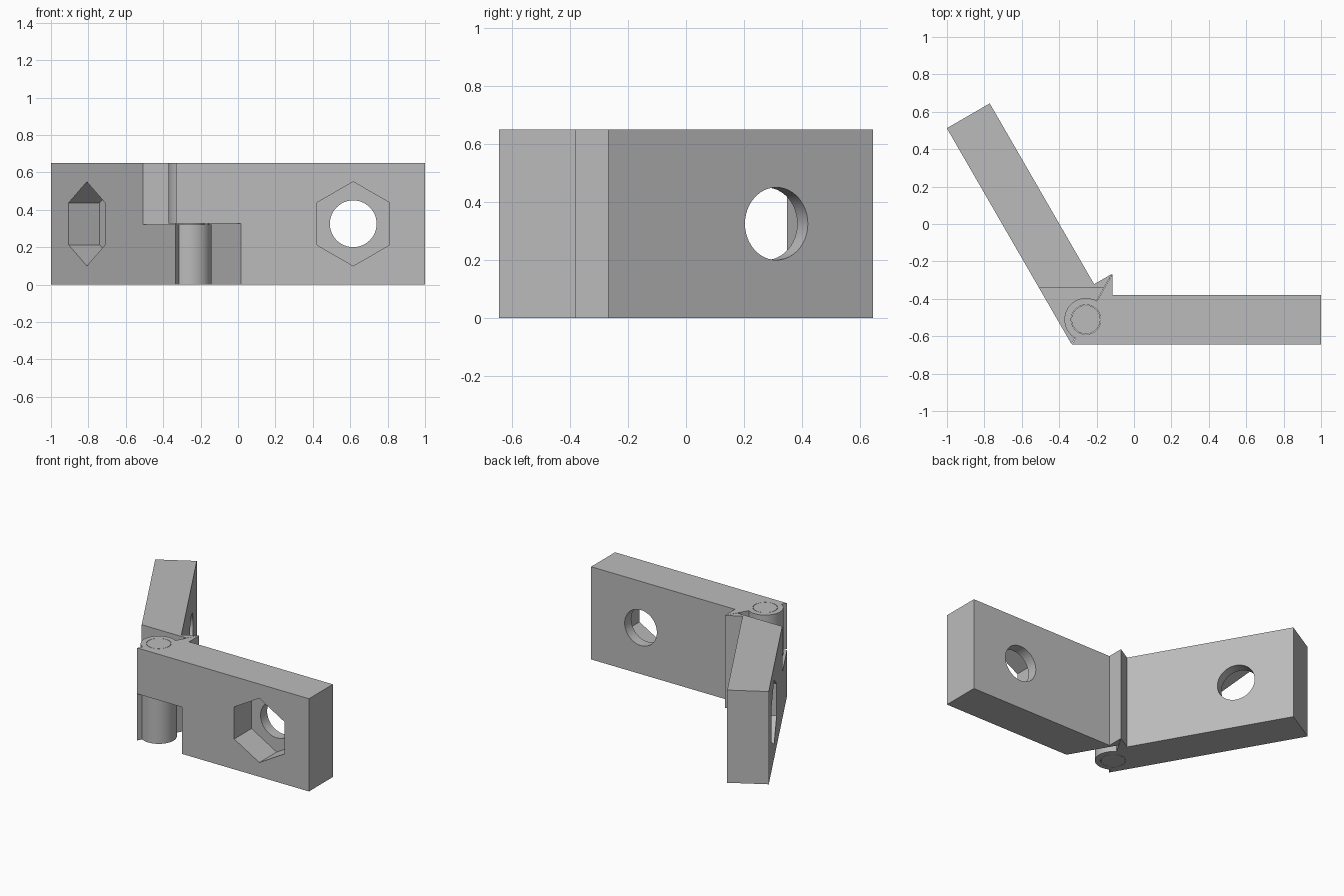
import bpy
from math import pi, cos, sin, tan, radians
from mathutils import Matrix, Vector

if "Cube" in bpy.data.objects:
    bpy.data.objects.remove(bpy.data.objects["Cube"])

H = 0.65            # height
T = 0.1325          # half thickness of a leaf
REACH = 1.258       # pivot to leaf end
PIVOT = Vector((-0.257, -0.511, H / 2))
BISECT = radians(60)
GAP = 0.002
NOTCH = 0.17        # pivot to notch wall
HOLE_X = 0.873      # pivot to screw hole

grey = bpy.data.materials.new("plain_grey")
grey.use_nodes = True
colour = (0.5, 0.5, 0.5, 1)
grey.diffuse_color = colour
grey.node_tree.nodes["Principled BSDF"].inputs["Base Color"].default_value = colour


def prism(name, points, z0, z1):
    n = len(points)
    verts = [(x, y, z) for z in (z0, z1) for x, y in points]
    faces = [tuple(reversed(range(n))), tuple(range(n, 2 * n))]
    faces += [(i, (i + 1) % n, n + (i + 1) % n, n + i) for i in range(n)]
    mesh = bpy.data.meshes.new(name)
    mesh.from_pydata(verts, [], faces)
    mesh.materials.append(grey)
    obj = bpy.data.objects.new(name, mesh)
    bpy.context.collection.objects.link(obj)
    return obj


def disc(name, radius, sides, z0, z1):
    pts = [(radius * cos(2 * pi * i / sides + pi / 2), radius * sin(2 * pi * i / sides + pi / 2))
           for i in range(sides)]
    return prism(name, pts, z0, z1)


def combine(target, tool, operation):
    mod = target.modifiers.new(operation, 'BOOLEAN')
    mod.operation = operation
    mod.solver = 'EXACT'
    mod.object = tool
    bpy.context.view_layer.update()
    bpy.context.view_layer.objects.active = target
    bpy.ops.object.modifier_apply(modifier=mod.name)
    bpy.data.objects.remove(tool)


def smooth(obj):
    bpy.ops.object.select_all(action='DESELECT')
    obj.select_set(True)
    bpy.context.view_layer.objects.active = obj
    bpy.ops.object.shade_smooth_by_angle(angle=radians(25))


def make_leaf(name):
    # Plate mitred along the bisector, with half of the stop wedge
    stop = 0.142
    slope = tan(BISECT)
    leaf = prism(name, [(-T / slope + GAP, -T), (REACH, -T), (REACH, T), (stop, T),
                        (stop, stop * slope - GAP)], -H / 2, H / 2)
    # Notch that clears the other knuckle
    notch = prism("notch_cutter", [(-1, -1), (NOTCH, -1), (NOTCH, 1), (-1, 1)], -H, 0.003)
    notch.data.transform(Matrix.Rotation(radians(30), 4, 'Z'))
    combine(leaf, notch, 'DIFFERENCE')
    # Knuckle and pin bore
    combine(leaf, disc("knuckle", 0.115, 64, 0.003, H / 2), 'UNION')
    combine(leaf, disc("bore_cutter", 0.079, 48, -H, H), 'DIFFERENCE')
    # Screw hole and nut recess, running through the thickness
    turn = Matrix.Translation((HOLE_X, 0, 0)) @ Matrix.Rotation(pi / 2, 4, 'X')
    for radius, sides, start in ((0.125, 48, -1), (0.225, 6, T - 0.192)):
        cutter = disc("hole_cutter", radius, sides, start, 1)
        cutter.data.transform(turn)
        combine(leaf, cutter, 'DIFFERENCE')
    return leaf


right_leaf = make_leaf("long_side_leaf")
angled_leaf = right_leaf.copy()
angled_leaf.data = right_leaf.data.copy()
angled_leaf.name = "angled_leaf"
bpy.context.collection.objects.link(angled_leaf)

# The second leaf is the first one flipped about the bisector
axis = Vector((cos(BISECT), sin(BISECT), 0))
angled_leaf.data.transform(Matrix.Rotation(pi, 4, axis))

pin = disc("hinge_pin", 0.077, 48, -H / 2, H / 2)
for part in (right_leaf, angled_leaf, pin):
    part.data.transform(Matrix.Translation(PIVOT))
    smooth(part)
